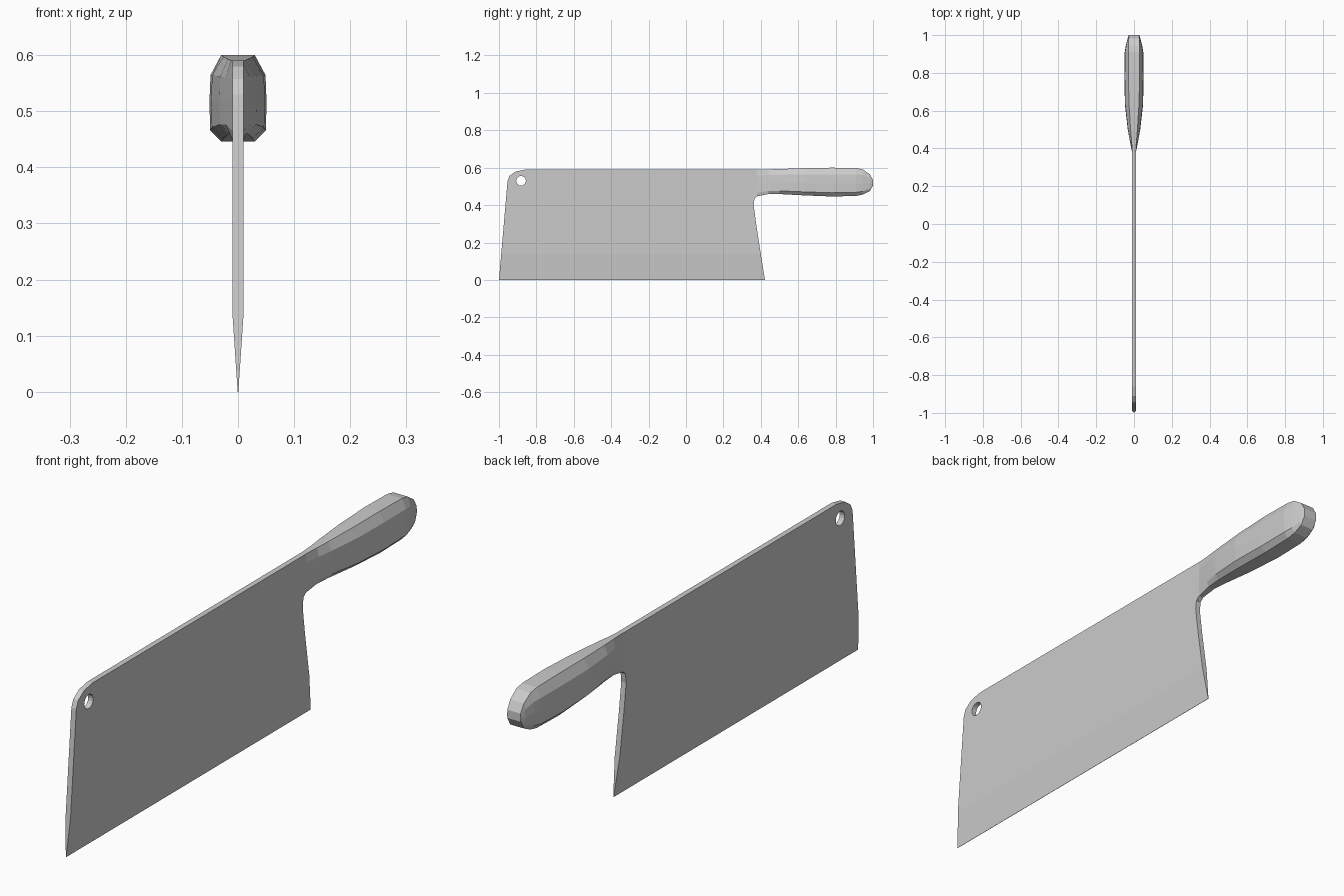
import bpy, bmesh, math
from mathutils import Matrix

if "Cube" in bpy.data.objects:
    bpy.data.objects.remove(bpy.data.objects["Cube"])


def finish(bm, name):
    bmesh.ops.recalc_face_normals(bm, faces=bm.faces)
    mesh = bpy.data.meshes.new(name)
    bm.to_mesh(mesh)
    bm.free()
    ob = bpy.data.objects.new(name, mesh)
    bpy.context.collection.objects.link(ob)
    return ob


# Blade: side outline (y, z) extruded across x, then ground to an edge
T = 0.01
outline = [(-1, 0), (-0.954, 0.53), (-0.943, 0.557), (-0.91, 0.58), (-0.86, 0.59),
           (0.38, 0.59), (0.38, 0.447), (0.366, 0.435), (0.362, 0.40),
           (0.375, 0.30), (0.395, 0.17), (0.422, 0)]
bm = bmesh.new()
face = bm.faces.new([bm.verts.new((-T, y, z)) for y, z in outline])
ext = bmesh.ops.extrude_face_region(bm, geom=[face])
bmesh.ops.translate(bm, vec=(2 * T, 0, 0),
                    verts=[g for g in ext["geom"] if isinstance(g, bmesh.types.BMVert)])
bmesh.ops.bisect_plane(bm, geom=bm.verts[:] + bm.edges[:] + bm.faces[:],
                       plane_co=(0, 0, 0.14), plane_no=(0, 0, 1))
for v in bm.verts:
    if v.co.z < 0.01:
        v.co.x *= 0.06
blade = finish(bm, "blade")

# Hanging hole near the front top corner
bm = bmesh.new()
bmesh.ops.create_cone(bm, cap_ends=True, segments=16, radius1=0.026, radius2=0.026, depth=0.2,
                      matrix=Matrix.Translation((0, -0.882, 0.53)) @ Matrix.Rotation(math.pi / 2, 4, 'Y'))
cutter = finish(bm, "hole_cutter")
cutter.hide_render = True
mod = blade.modifiers.new("hole", 'BOOLEAN')
mod.operation = 'DIFFERENCE'
mod.solver = 'EXACT'
mod.object = cutter
bpy.context.view_layer.objects.active = blade
bpy.ops.object.modifier_apply(modifier=mod.name)
bpy.data.objects.remove(cutter)

# Handle: faceted sections (y, z low, z high, flat half width, side half width)
sections = [(0.38, 0.447, 0.590, 0.009, 0.010),
            (0.44, 0.459, 0.591, 0.013, 0.022),
            (0.50, 0.459, 0.593, 0.018, 0.033),
            (0.63, 0.452, 0.597, 0.026, 0.048),
            (0.78, 0.446, 0.600, 0.030, 0.051),
            (0.91, 0.449, 0.598, 0.030, 0.049),
            (0.945, 0.456, 0.591, 0.029, 0.043),
            (0.982, 0.474, 0.566, 0.028, 0.034),
            (1.00, 0.505, 0.535, 0.027, 0.028)]
bm = bmesh.new()
rings = []
for y, lo, hi, flat, side in sections:
    h = hi - lo
    half = [(flat, hi), (side * 0.96, hi - 0.23 * h), (side, lo + 0.45 * h),
            (side * 0.97, lo + 0.13 * h), (flat, lo)]
    pts = half + [(-x, z) for x, z in reversed(half)]
    rings.append([bm.verts.new((x, y, z)) for x, z in pts])
for a, b in zip(rings, rings[1:]):
    for i in range(len(a)):
        j = (i + 1) % len(a)
        bm.faces.new((a[i], a[j], b[j], b[i]))
bm.faces.new(rings[0])
bm.faces.new(rings[-1])
finish(bm, "handle")
